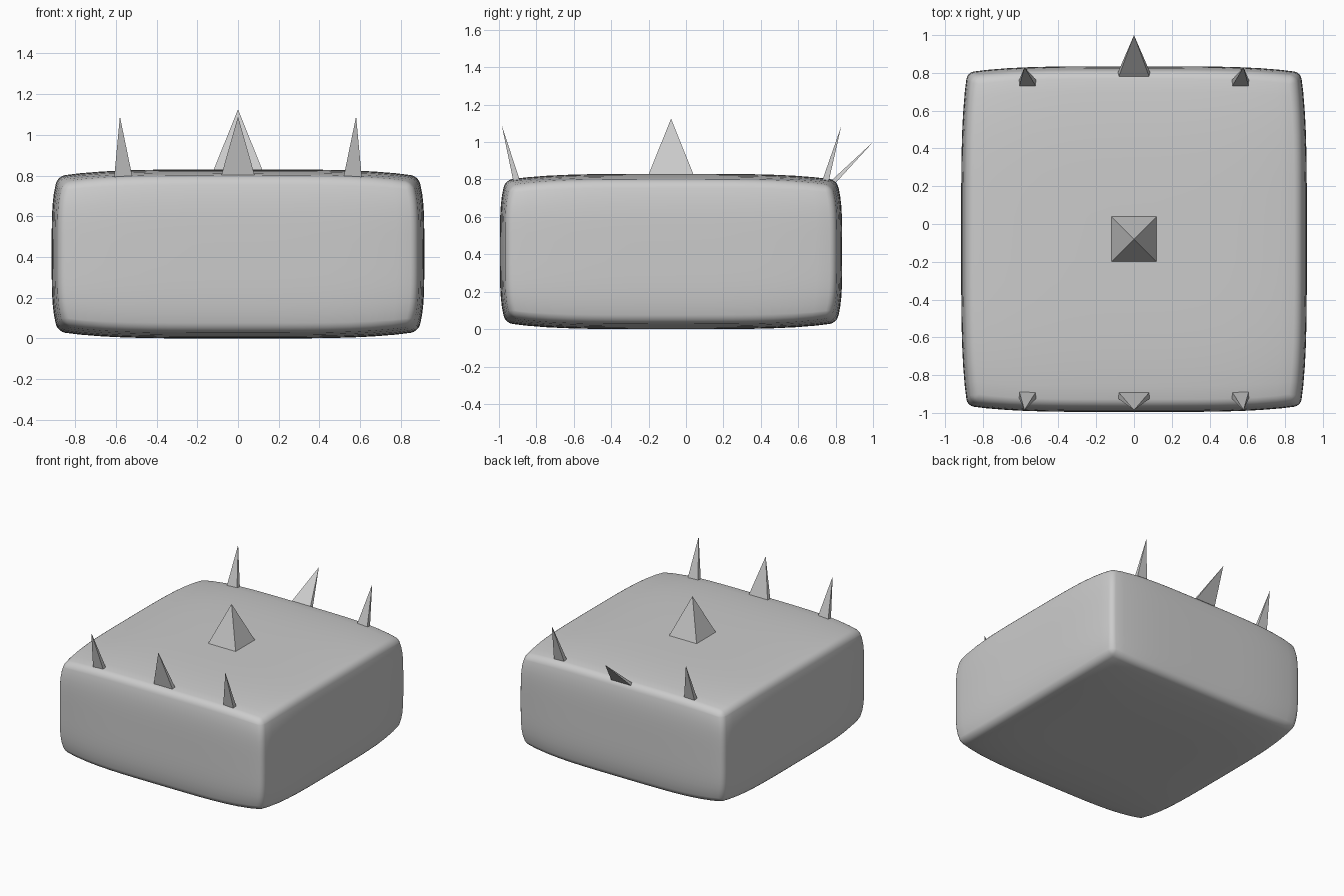
import bpy, bmesh

if "Cube" in bpy.data.objects:
    bpy.data.objects.remove(bpy.data.objects["Cube"])

HX, HY, HZ = 0.915, 0.915, 0.415     # half sizes at the bulge
CY = -0.08                           # body centre in y
DROP = 0.032                         # how far the edges fall back from the bulge


def finish(bm, name):
    bmesh.ops.recalc_face_normals(bm, faces=bm.faces)
    me = bpy.data.meshes.new(name)
    bm.to_mesh(me)
    bm.free()
    ob = bpy.data.objects.new(name, me)
    bpy.context.collection.objects.link(ob)
    return ob


# Pillow-like body: gridded cube with softly bulging faces
bm = bmesh.new()
bmesh.ops.create_cube(bm, size=2)
bmesh.ops.subdivide_edges(bm, edges=bm.edges[:], cuts=15, use_grid_fill=True)
for v in bm.verts:
    a, b, c = v.co
    fa, fb, fc = a ** 4, b ** 4, c ** 4
    v.co = (a * (HX - DROP * (fb + fc) * abs(a)),
            CY + b * (HY - DROP * (fa + fc) * abs(b)),
            HZ + c * (HZ - DROP * (fa + fb) * abs(c)))
for f in bm.faces:
    f.smooth = True
body = finish(bm, "body")
bev = body.modifiers.new("round_edges", "BEVEL")
bev.limit_method = "ANGLE"
bev.angle_limit = 0.87
bev.width = 0.035
bev.segments = 4


def spike(name, base, half_x, half_y, tip):
    """Four-sided spike from a rectangular base to a point."""
    bm = bmesh.new()
    x, y, z = base
    ring = [bm.verts.new((x + sx * half_x, y + sy * half_y, z))
            for sx, sy in ((-1, -1), (1, -1), (1, 1), (-1, 1))]
    top = bm.verts.new(tip)
    bm.faces.new(ring)
    for i in range(4):
        bm.faces.new((ring[i], ring[(i + 1) % 4], top))
    return finish(bm, name)


# Large central spike
spike("centre_spike", (0, CY, 0.822), 0.122, 0.122, (0, CY, 1.125))

# Middle spikes of the front and back rows
spike("front_middle_spike", (0, -0.905, 0.79), 0.085, 0.018, (0, -0.985, 1.09))
spike("back_middle_spike", (0, 0.785, 0.785), 0.085, 0.018, (0, 1.0, 1.0))

# Narrow outer spikes, mirrored left and right
for side, s in (("left", -1), ("right", 1)):
    spike("front_spike_" + side, (s * 0.563, -0.905, 0.79), 0.045, 0.018,
          (s * 0.58, -0.985, 1.09))
    spike("back_spike_" + side, (s * 0.563, 0.745, 0.79), 0.045, 0.018,
          (s * 0.58, 0.83, 1.085))
